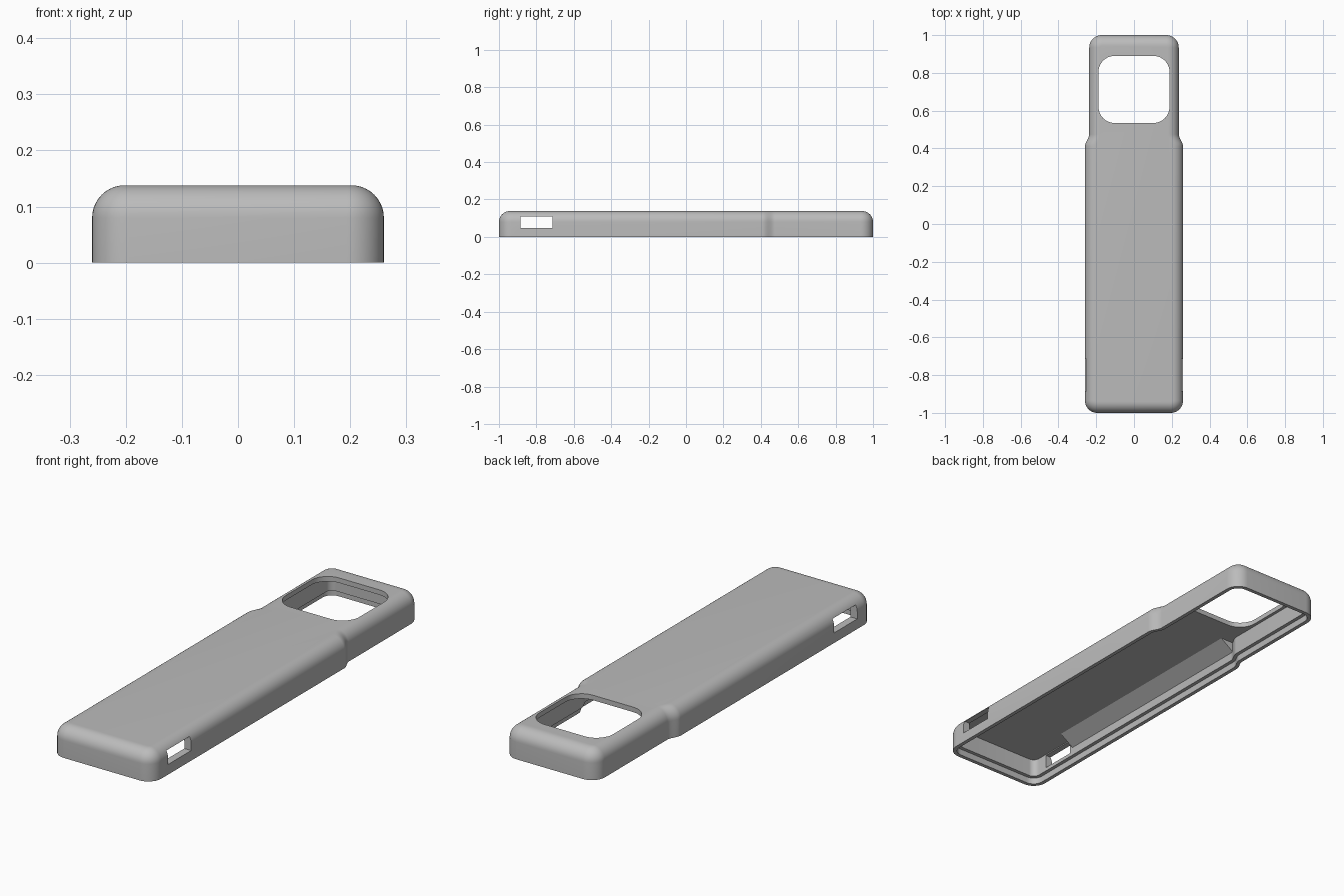
import bpy, bmesh, math

if "Cube" in bpy.data.objects:
    bpy.data.objects.remove(bpy.data.objects["Cube"])

# Single grey plastic
grey = bpy.data.materials.new("grey_plastic")
grey.use_nodes = True
grey.diffuse_color = (0.5, 0.5, 0.5, 1)
grey.node_tree.nodes["Principled BSDF"].inputs["Base Color"].default_value = (0.5, 0.5, 0.5, 1)

BODY, HEAD, RADIUS, FILLET, TOP = 0.26, 0.237, 0.066, 0.058, 0.138
CEILING = 0.115


def arc(cx, cy, r, start, steps=10):
    return [(cx + r * math.cos(start + math.pi / 2 * i / steps),
             cy + r * math.sin(start + math.pi / 2 * i / steps)) for i in range(steps + 1)]


def outline(inset):
    """Wide body with a smooth shoulder into a narrower head."""
    r = RADIUS - inset
    half = arc(BODY - RADIUS, -1 + RADIUS, r, -math.pi / 2)
    for i in range(9):
        t = i / 8
        ease = t * t * (3 - 2 * t)
        half.append((BODY - inset + (HEAD - BODY) * ease, 0.41 + 0.065 * t))
    half += arc(HEAD - RADIUS, 1 - RADIUS, r, 0)
    return half + [(-x, y) for x, y in reversed(half)]


def make_object(name, bm):
    bmesh.ops.recalc_face_normals(bm, faces=bm.faces)
    mesh = bpy.data.meshes.new(name)
    bm.to_mesh(mesh)
    bm.free()
    mesh.materials.append(grey)
    obj = bpy.data.objects.new(name, mesh)
    bpy.context.collection.objects.link(obj)
    return obj


def loft(name, rings):
    bm = bmesh.new()
    loops = [[bm.verts.new(p) for p in ring] for ring in rings]
    for a, b in zip(loops, loops[1:]):
        for i in range(len(a)):
            j = (i + 1) % len(a)
            bm.faces.new((a[i], a[j], b[j], b[i]))
    bm.faces.new(loops[0])
    bm.faces.new(loops[-1])
    return make_object(name, bm)


def cut(target, cutter):
    mod = target.modifiers.new(cutter.name, "BOOLEAN")
    mod.operation, mod.solver, mod.object = "DIFFERENCE", "EXACT", cutter
    cutter.hide_render = True
    cutter.hide_set(True)


# Shell profile: inner ceiling, stepped rim, outer wall, rounded top edge
profile = [(0.035, CEILING), (0.035, 0.03), (0.018, 0.03), (0.018, 0), (0, 0)]
for i in range(11):
    a = math.pi / 2 * i / 10
    profile.append((FILLET * (1 - math.cos(a)), TOP - FILLET + FILLET * math.sin(a)))
shell = loft("case_shell", [[(x, y, z) for x, y in outline(d)] for d, z in profile])

# Rounded square opening in the head
hx, y0, y1, hr = 0.188, 0.535, 0.89, 0.085
ring = (arc(hx - hr, y0 + hr, hr, -math.pi / 2) + arc(hx - hr, y1 - hr, hr, 0)
        + arc(-hx + hr, y1 - hr, hr, math.pi / 2) + arc(-hx + hr, y0 + hr, hr, math.pi))
cut(shell, loft("head_opening_cutter", [[(x, y, z) for x, y in ring] for z in (0.08, 0.2)]))

# Strap slot passing through both sides
slot = [(-0.885, 0.047), (-0.715, 0.047), (-0.715, 0.11), (-0.885, 0.11)]
cut(shell, loft("strap_slot_cutter", [[(x, y, z) for y, z in slot] for x in (-0.4, 0.4)]))

# Sloped stiffeners where the body walls meet the ceiling
for side, s in (("left", 1), ("right", -1)):
    section = [(0.235, 0.062), (0.15, 0.12), (0.235, 0.12)]
    loft(side + "_inner_stiffener", [[(s * x, y, z) for x, z in section] for y in (-0.7, 0.425)])

# Smooth shading with crisp rims, after applying the cuts
bpy.ops.object.select_all(action="DESELECT")
shell.select_set(True)
bpy.context.view_layer.objects.active = shell
for mod in list(shell.modifiers):
    bpy.ops.object.modifier_apply(modifier=mod.name)
for obj in [o for o in bpy.data.objects if o.name.endswith("_cutter")]:
    bpy.data.objects.remove(obj)
bpy.ops.object.shade_smooth_by_angle(angle=math.radians(30))
